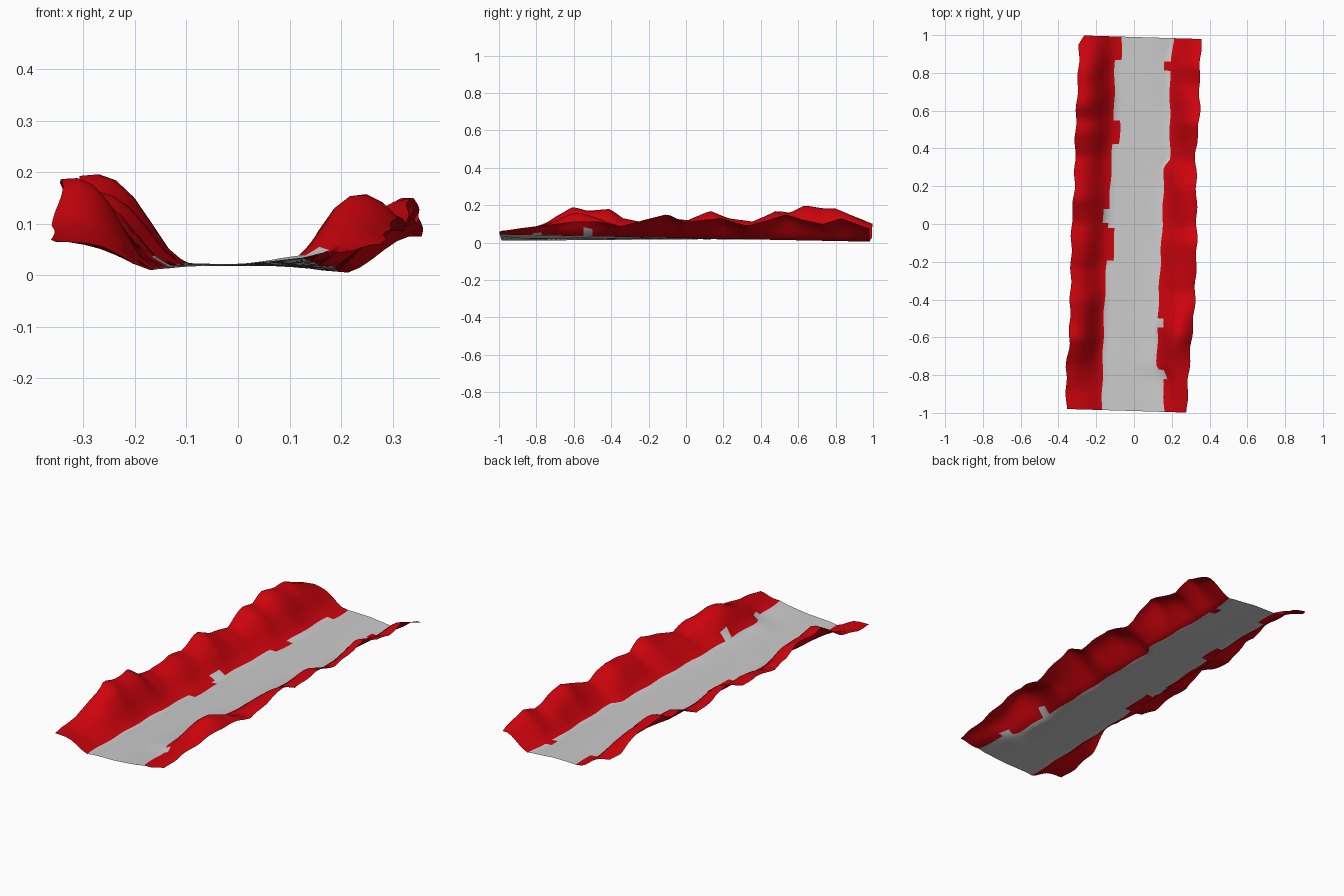
import bpy, bmesh, math

if "Cube" in bpy.data.objects:
    bpy.data.objects.remove(bpy.data.objects["Cube"])


def lerp(pts, y):
    """Piecewise linear lookup in a short list of (y, value)."""
    if y <= pts[0][0]:
        return pts[0][1]
    for (a, va), (b, vb) in zip(pts, pts[1:]):
        if y <= b:
            return va + (vb - va) * (y - a) / (b - a)
    return pts[-1][1]


# outer edges and feet of the banks (y, x)
EDGE_L = [(-1, -.358), (-.78, -.36), (-.65, -.343), (-.3, -.335), (0, -.33),
          (.2, -.315), (.5, -.31), (.8, -.295), (.95, -.29), (1, -.265)]
EDGE_R = [(-1, .28), (-.85, .285), (-.6, .305), (-.45, .32), (-.1, .333),
          (.25, .33), (.4, .325), (.5, .34), (.65, .35), (.75, .345), (1, .357)]
FOOT_L = [(-1, -.17), (-.5, -.16), (0, -.135), (.4, -.115), (.6, -.105), (1, -.1)]
FOOT_R = [(-1, .16), (-.83, .155), (-.75, .12), (-.4, .13), (0, .15),
          (.31, .16), (.35, .19), (.8, .19), (1, .21)]

# heights of the outer edges (y, z)
TOP_L = [(-1, .065), (-.9, .07), (-.76, .1), (-.62, .19), (-.54, .17), (-.42, .18),
         (-.35, .13), (-.25, .11), (-.1, .13), (0, .12), (.12, .17), (.22, .13),
         (.35, .11), (.48, .17), (.55, .16), (.63, .195), (.72, .18), (.8, .18), (1, .1)]
TOP_R = [(-1, .06), (-.75, .09), (-.6, .11), (-.45, .11), (-.35, .085), (-.22, .12),
         (-.09, .152), (0, .11), (.2, .13), (.34, .09), (.45, .12), (.55, .15),
         (.65, .12), (.75, .1), (.85, .13), (1, .075)]

# bank cross-sections, foot to edge
RISE_L = [0, .14, .42, .7, .89, .98, 1]
RISE_R = [0, .2, .45, .68, .86, .97, 1]
ROAD = 6                                 # columns across the road
ROWS = 80


def section(y):
    """One cross-section of the strip, left to right."""
    xl, xr = lerp(FOOT_L, y), lerp(FOOT_R, y)
    xl += .003 * math.sin(29 * y)
    xr += .003 * math.sin(31 * y + 2)
    zl, zr = .0175 + .0075 * y, .024 - .019 * y

    def bank(rise, xf, zf, xe, ze, ph, hump):
        out = []
        for i, r in enumerate(rise):
            t = i / (len(rise) - 1)
            bump = math.sin(math.pi * t) * (hump + .008 * math.sin(13 * y + ph + 3 * t))
            out.append((xf + (xe - xf) * t + .004 * t * math.sin(37 * y + ph),
                        zf + (ze - zf) * r + bump))
        return out

    # inner crest on the right bank near the front, a smaller one on the left
    hump_r = .075 * math.exp(-((y + .58) / .13) ** 2)
    hump_l = .02 * math.exp(-((y + .74) / .08) ** 2) + .02 * math.exp(-((y - .65) / .1) ** 2)
    left = bank(RISE_L, xl, zl, lerp(EDGE_L, y), lerp(TOP_L, y), 1, hump_l)
    right = bank(RISE_R, xr, zr, lerp(EDGE_R, y), lerp(TOP_R, y), 4, hump_r)
    # road columns, with a narrow strip beside each bank
    w = .035 / (xr - xl)
    ts = [w] + [w + (1 - 2 * w) * k / (ROAD - 2) for k in range(1, ROAD - 2)] + [1 - w]
    mid = [(xl + (xr - xl) * t,
            .02 + ((zl + (zr - zl) * t) - .02) * abs(2 * t - 1)
            + .002 * math.sin(17 * y + 9 * t)) for t in ts]
    return [(x, y * .99 - .03 * x, max(z, .001)) for x, z in left[::-1] + mid + right]


def within(y, spans):
    return any(a < y < b for a, b in spans)


# ragged edges of the red paint
L_IN = [(-.2, -.02), (.43, .55), (.88, 1)]
L_OUT = [(.01, .08)]
R_IN = [(.82, .885)]
R_OUT = [(-.555, -.49), (-.83, -.78)]

bm = bmesh.new()
ys = [-1 + 2 * i / ROWS for i in range(ROWS + 1)]
grid = [[bm.verts.new(p) for p in section(y)] for y in ys]
cols = len(grid[0]) - 1
nb = len(RISE_L) - 1
for j in range(ROWS):
    y = (ys[j] + ys[j + 1]) / 2
    lo = nb + within(y, L_IN) - within(y, L_OUT)
    hi = cols - nb - within(y, R_IN) + within(y, R_OUT)
    for i in range(cols):
        f = bm.faces.new((grid[j][i], grid[j][i + 1], grid[j + 1][i + 1], grid[j + 1][i]))
        f.smooth = True
        f.material_index = 1 if i < lo or i >= hi else 0

me = bpy.data.meshes.new("road_strip")
bm.to_mesh(me)
bm.free()
ob = bpy.data.objects.new("road_strip", me)
bpy.context.collection.objects.link(ob)

# grey road, red banks
for name, col in (("road_grey", (.8, .8, .8, 1)), ("bank_red", (.62, .001, .004, 1))):
    m = bpy.data.materials.new(name)
    m.diffuse_color = col
    m.use_nodes = True
    m.node_tree.nodes["Principled BSDF"].inputs["Base Color"].default_value = m.diffuse_color
    me.materials.append(m)
